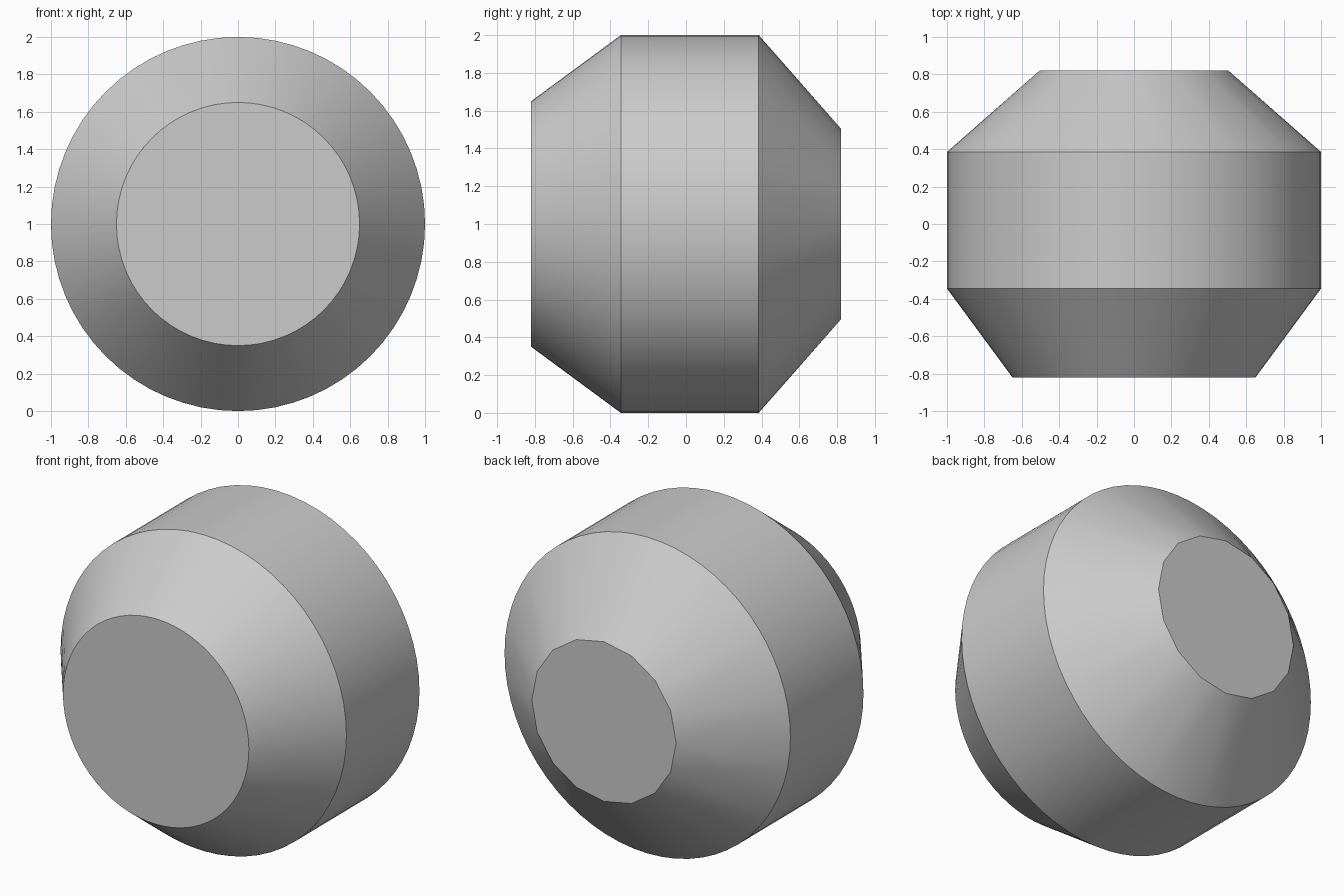
import bpy
import bmesh
from math import cos, sin, tau, radians

if "Cube" in bpy.data.objects:
    bpy.data.objects.remove(bpy.data.objects["Cube"])

grey = bpy.data.materials.new("plain grey")
grey.use_nodes = True
colour = (0.6, 0.6, 0.6, 1)
grey.diffuse_color = colour
grey.node_tree.nodes["Principled BSDF"].inputs["Base Color"].default_value = colour

FINE, COARSE = 64, 16
STEP = FINE // COARSE
bm = bmesh.new()


def ring(y, radius, sides):
    return [bm.verts.new((radius * cos(tau * i / sides), y, 1 + radius * sin(tau * i / sides)))
            for i in range(sides)]


def band(a, b):
    for i in range(len(a)):
        j = (i + 1) % len(a)
        bm.faces.new((a[i], a[j], b[j], b[i]))


# Front cap, front taper and straight barrel
front = ring(-0.82, 0.65, FINE)
shoulder = ring(-0.345, 1.0, FINE)
rear_edge = ring(0.385, 1.0, FINE)
bm.faces.new(front)
band(front, shoulder)
band(shoulder, rear_edge)

# Rear taper fans the fine ring into the coarser rear cap
back = ring(0.82, 0.505, COARSE)
for j in range(COARSE):
    start = STEP * j - STEP // 2
    for k in range(start, start + STEP):
        bm.faces.new((rear_edge[k % FINE], rear_edge[(k + 1) % FINE], back[j]))
    bm.faces.new((rear_edge[start + STEP if start + STEP < FINE else 0], back[(j + 1) % COARSE], back[j]))
bm.faces.new(back)
bmesh.ops.recalc_face_normals(bm, faces=bm.faces[:])

mesh = bpy.data.meshes.new("tapered_barrel")
bm.to_mesh(mesh)
bm.free()
mesh.materials.append(grey)
barrel = bpy.data.objects.new("tapered_barrel", mesh)
bpy.context.collection.objects.link(barrel)

# Smooth sides with crisp rims
bpy.context.view_layer.objects.active = barrel
barrel.select_set(True)
bpy.ops.object.shade_smooth_by_angle(angle=radians(30))
